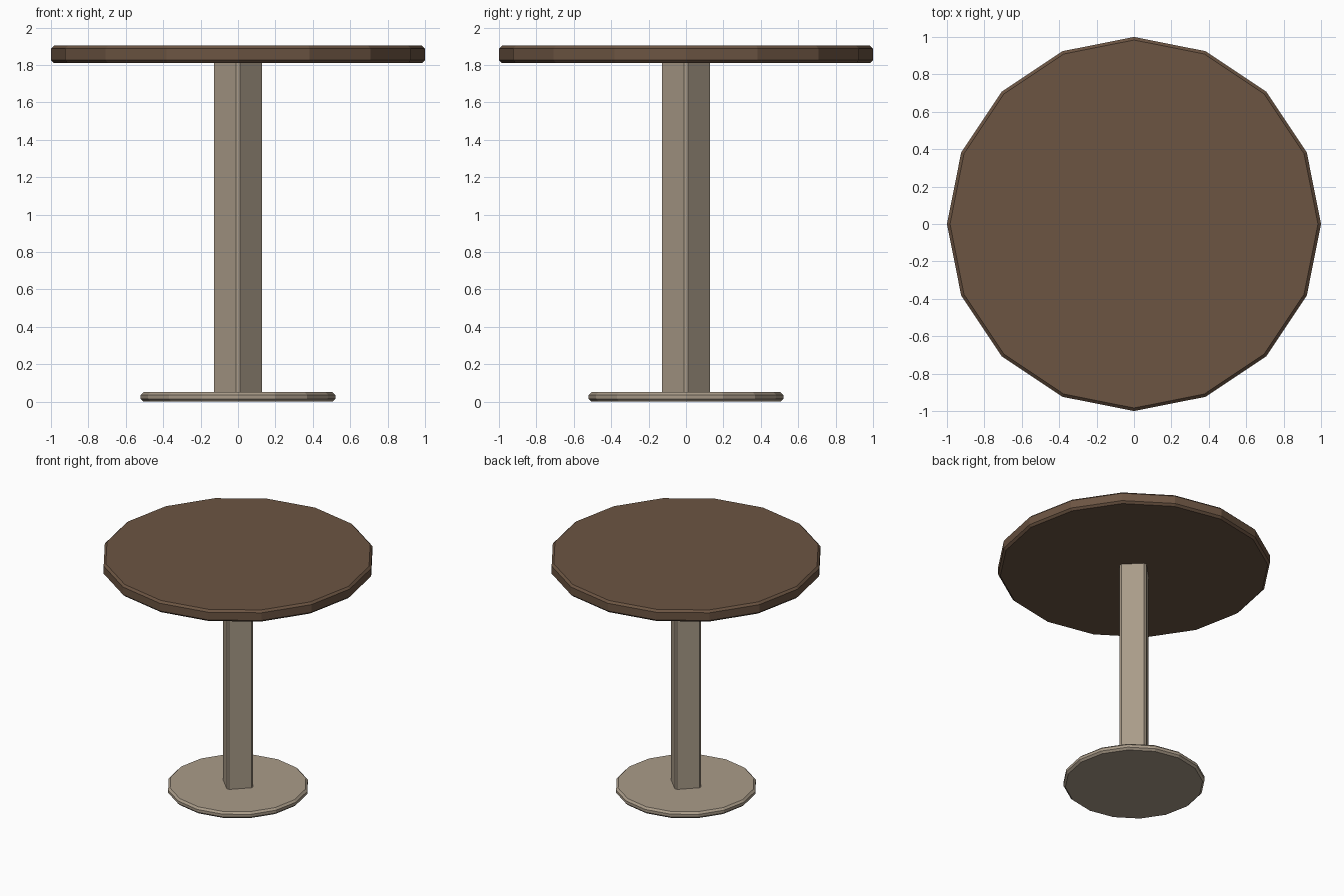
import bpy

if "Cube" in bpy.data.objects:
    bpy.data.objects.remove(bpy.data.objects["Cube"])


def material(name, rgb):
    m = bpy.data.materials.new(name)
    m.diffuse_color = (*rgb, 1.0)
    m.use_nodes = True
    m.node_tree.nodes["Principled BSDF"].inputs["Base Color"].default_value = m.diffuse_color
    return m


def prism(name, sides, radius, z0, z1, bevel, mat):
    # Flat-shaded prism with its first corner on an axis and chamfered edges
    bpy.ops.mesh.primitive_cylinder_add(vertices=sides, radius=radius, depth=z1 - z0,
                                        location=(0, 0, (z0 + z1) / 2))
    ob = bpy.context.object
    ob.name = name
    ob.data.materials.append(mat)
    mod = ob.modifiers.new("Chamfer", 'BEVEL')
    mod.width = bevel
    mod.segments = 1
    mod.limit_method = 'ANGLE'
    return ob


wood = material("brown_wood", (0.15, 0.09, 0.055))
metal = material("beige_metal", (0.40, 0.33, 0.25))

# Foot plate, square post turned on its corner, and table top
prism("base_plate", 16, 0.52, 0.0, 0.052, 0.015, metal)
prism("post", 4, 0.139, 0.035, 1.83, 0.015, metal)
prism("table_top", 16, 1.0, 1.81, 1.904, 0.016, wood)
